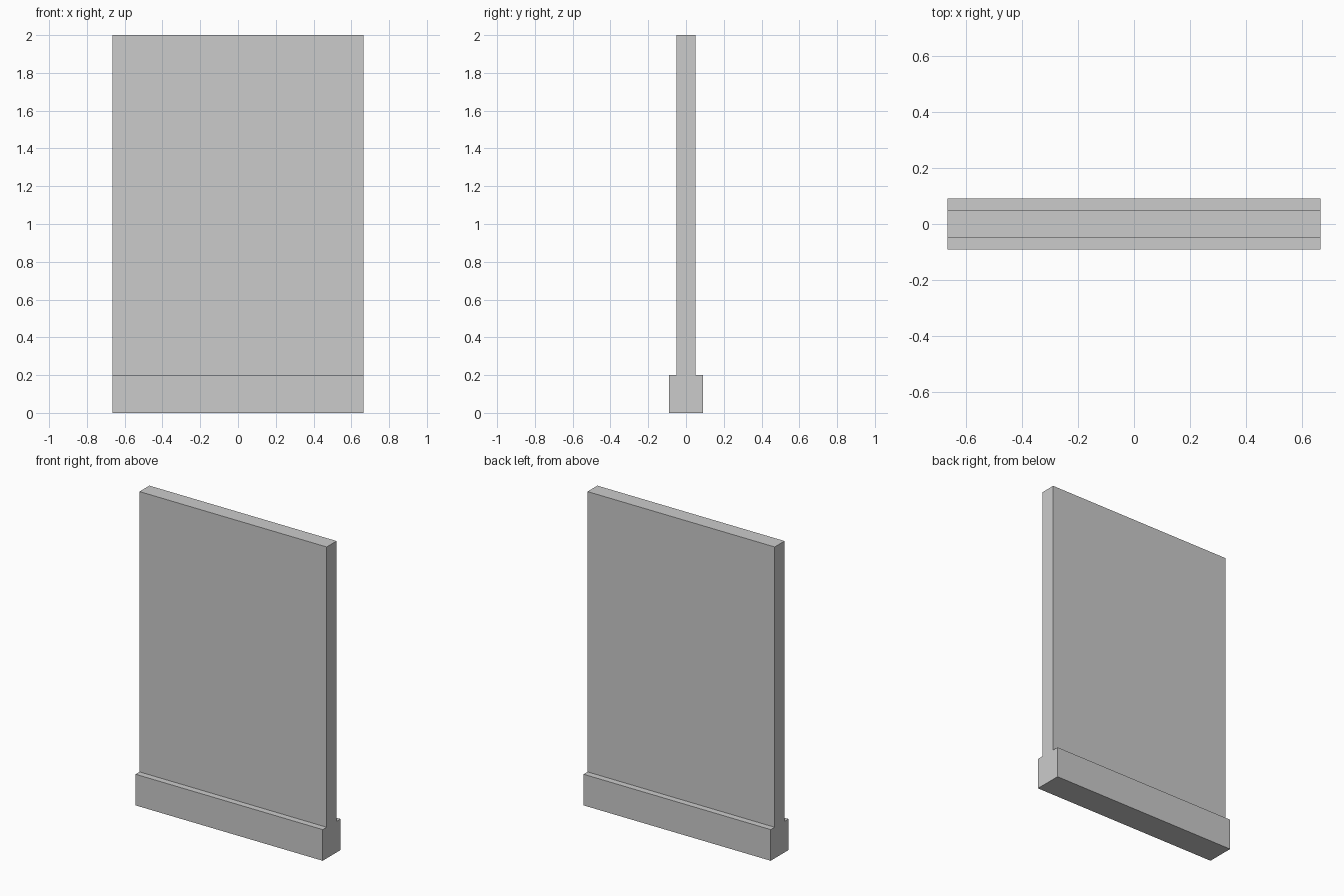
import bpy
import bmesh
from mathutils import Vector

if "Cube" in bpy.data.objects:
    bpy.data.objects.remove(bpy.data.objects["Cube"])

HALF_LENGTH = 0.665
HEIGHT = 2.0
BASE_HEIGHT = 0.2
BASE_HALF = 0.09
PANEL_HALF = 0.05

# Half of the end profile (y, z), mirrored to give the full stepped outline
half = [(BASE_HALF, 0), (BASE_HALF, BASE_HEIGHT),
        (PANEL_HALF, BASE_HEIGHT), (PANEL_HALF, HEIGHT)]
profile = half + [(-y, z) for y, z in reversed(half)]

# Wall panel with skirting: extrude the profile along x
bm = bmesh.new()
end = bm.faces.new([bm.verts.new((-HALF_LENGTH, y, z)) for y, z in profile])
extruded = bmesh.ops.extrude_face_region(bm, geom=[end], use_keep_orig=True)
verts = [e for e in extruded["geom"] if isinstance(e, bmesh.types.BMVert)]
bmesh.ops.translate(bm, verts=verts, vec=Vector((2 * HALF_LENGTH, 0, 0)))
bmesh.ops.recalc_face_normals(bm, faces=bm.faces)

mesh = bpy.data.meshes.new("wall_panel")
bm.to_mesh(mesh)
bm.free()
bpy.context.collection.objects.link(bpy.data.objects.new("wall_panel", mesh))
